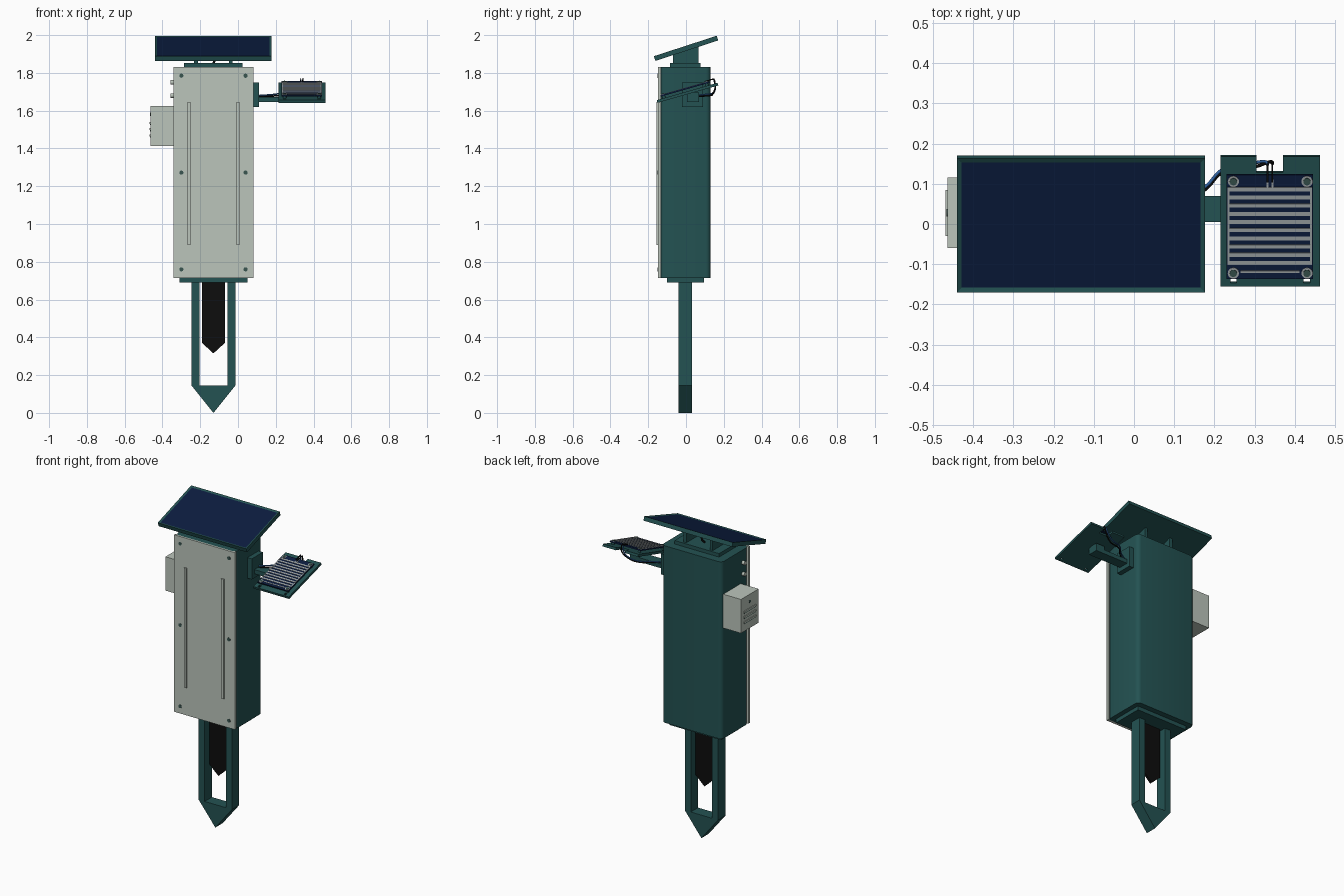
import bpy, bmesh
from math import radians
from mathutils import Matrix

cube = bpy.data.objects.get("Cube")
if cube:
    bpy.data.objects.remove(cube, do_unlink=True)


def material(name, r, g, b):
    m = bpy.data.materials.new(name)
    m.use_nodes = True
    m.diffuse_color = (r, g, b, 1)
    m.node_tree.nodes["Principled BSDF"].inputs["Base Color"].default_value = (r, g, b, 1)
    return m


TEAL = material("dark teal", 0.017, 0.085, 0.085)
PALE = material("pale grey green", 0.50, 0.56, 0.50)
NAVY = material("navy", 0.0035, 0.012, 0.05)
BLACK = material("black", 0.004, 0.004, 0.004)
SILVER = material("silver", 0.36, 0.39, 0.40)
BLUE = material("wire blue", 0.03, 0.13, 0.38)
SCREW = material("screw grey", 0.04, 0.09, 0.08)

FLAT = Matrix.Identity(4)
PANEL = Matrix.Translation((0, 0, 1.93)) @ Matrix.Rotation(radians(18), 4, 'X')
TRAY = Matrix.Translation((0, 0, 1.70)) @ Matrix.Rotation(radians(16), 4, 'X')


def finish(name, bm, mats, frame=FLAT, smooth=False):
    bmesh.ops.recalc_face_normals(bm, faces=bm.faces)
    mesh = bpy.data.meshes.new(name)
    bm.to_mesh(mesh)
    bm.free()
    for m in mats:
        mesh.materials.append(m)
    ob = bpy.data.objects.new(name, mesh)
    ob.matrix_world = frame
    bpy.context.collection.objects.link(ob)
    if smooth:
        bpy.ops.object.select_all(action='DESELECT')
        ob.select_set(True)
        bpy.context.view_layer.objects.active = ob
        bpy.ops.object.shade_smooth_by_angle(angle=radians(40))
    return ob


def add_box(bm, x, y, z):
    size = [b - a for a, b in (x, y, z)]
    mid = [(a + b) / 2 for a, b in (x, y, z)]
    mat = Matrix.Translation(mid) @ Matrix.Diagonal((*size, 1))
    bmesh.ops.create_cube(bm, size=1, matrix=mat)


def box(name, x, y, z, mat, frame=FLAT, round_upright=0):
    bm = bmesh.new()
    add_box(bm, x, y, z)
    if round_upright:
        upright = [e for e in bm.edges
                   if abs(e.verts[0].co.z - e.verts[1].co.z) > 0.01]
        bmesh.ops.bevel(bm, geom=upright, offset=round_upright, segments=4,
                        profile=0.5, affect='EDGES')
    return finish(name, bm, [mat], frame, bool(round_upright))


def disc(name, pos, radius, depth, axis, mat, frame=FLAT):
    turn = {'X': Matrix.Rotation(radians(90), 4, 'Y'),
            'Y': Matrix.Rotation(radians(90), 4, 'X'), 'Z': FLAT}[axis]
    bm = bmesh.new()
    bmesh.ops.create_cone(bm, cap_ends=True, segments=20, radius1=radius, radius2=radius,
                          depth=depth, matrix=Matrix.Translation(pos) @ turn)
    return finish(name, bm, [mat], frame, True)


def prism(name, points, axis, lo, hi, mat):
    """Extrude a side profile along x or y."""
    bm = bmesh.new()
    place = (lambda p: (lo, *p)) if axis == 'X' else (lambda p: (p[0], lo, p[1]))
    face = bm.faces.new([bm.verts.new(place(p)) for p in points])
    out = bmesh.ops.extrude_face_region(bm, geom=[face])
    moved = [v for v in out["geom"] if isinstance(v, bmesh.types.BMVert)]
    shift = (hi - lo, 0, 0) if axis == 'X' else (0, hi - lo, 0)
    bmesh.ops.translate(bm, verts=moved, vec=shift)
    return finish(name, bm, [mat])


def wire(name, points, radius, mat):
    cu = bpy.data.curves.new(name, 'CURVE')
    cu.dimensions = '3D'
    cu.bevel_depth = radius
    cu.bevel_resolution = 2
    cu.use_fill_caps = True
    sp = cu.splines.new('BEZIER')
    sp.bezier_points.add(len(points) - 1)
    for bp, p in zip(sp.bezier_points, points):
        bp.co = p
        bp.handle_left_type = bp.handle_right_type = 'AUTO'
    cu.materials.append(mat)
    bpy.context.collection.objects.link(bpy.data.objects.new(name, cu))


# Main housing with front cover, ribs and screws
CX = -0.13
box("housing", (-0.34, 0.08), (-0.137, 0.13), (0.715, 1.83), TEAL, round_upright=0.025)
box("front_cover", (-0.342, 0.082), (-0.148, -0.132), (0.715, 1.83), PALE)
for side in (-1, 1):
    rx = CX + side * 0.13
    box("cover_rib", (rx - 0.008, rx + 0.008), (-0.156, -0.148), (0.89, 1.645), PALE)
    for z in (0.76, 1.272, 1.785):
        disc("cover_screw", (CX + side * 0.17, -0.148, z), 0.011, 0.004, 'Y', SCREW)

# Ground stake: collar, two legs and a wedge tip
box("stake_collar", (-0.31, 0.05), (-0.10, 0.095), (0.69, 0.715), TEAL)
for side in (-1, 1):
    lx = CX + side * 0.095
    box("stake_leg", (lx - 0.021, lx + 0.021), (-0.04, 0.032), (0.145, 0.69), TEAL)
prism("stake_tip", [(CX - 0.116, 0.145), (CX, 0), (CX + 0.116, 0.145)], 'Y', -0.04, 0.032, TEAL)

# Soil probe blade
prism("soil_probe", [(CX - 0.06, 0.69), (CX - 0.06, 0.37), (CX, 0.315),
                     (CX + 0.06, 0.37), (CX + 0.06, 0.69)], 'Y', -0.011, 0.003, BLACK)

# Panel mount on the roof
box("roof_plate", (-0.285, 0.025), (-0.085, 0.078), (1.83, 1.852), TEAL)
for side in (-1, 1):
    rx = CX + side * 0.092
    prism("panel_rib", [(-0.07, 1.85), (0.065, 1.85), (0.065, 1.94), (-0.07, 1.896)],
          'X', rx - 0.01, rx + 0.01, TEAL)
wire("panel_cable", [(CX, 0, 1.85), (CX + 0.01, 0.015, 1.88), (CX, 0, 1.92)], 0.006, BLACK)

# Tilted solar panel, cells set into the frame
bm = bmesh.new()
add_box(bm, (-0.44, 0.177), (-0.175, 0.175), (-0.013, 0.013))
top = max(bm.faces, key=lambda f: f.calc_center_median().z)
bmesh.ops.inset_region(bm, faces=[top], thickness=0.016, depth=0)
bmesh.ops.translate(bm, verts=top.verts, vec=(0, 0, -0.004))
top.material_index = 1
finish("solar_panel", bm, [TEAL, NAVY], PANEL)

# Vented side box and two buttons
box("vent_box", (-0.464, -0.34), (-0.06, 0.115), (1.412, 1.625), PALE)
for z in (1.53, 1.497, 1.464):
    box("vent_hood", (-0.469, -0.464), (-0.03, 0.085), (z, z + 0.01), PALE)
    box("vent_slot", (-0.466, -0.464), (-0.03, 0.085), (z - 0.006, z), SCREW)
disc("vent_hole", (-0.464, 0.028, 1.58), 0.009, 0.004, 'X', SCREW)
for z in (1.68, 1.75):
    disc("side_button", (-0.348, -0.08, z), 0.012, 0.02, 'X', PALE)

# Side arm carrying the rain sensor
box("arm_mount", (0.08, 0.11), (-0.02, 0.09), (1.62, 1.75), TEAL)
box("arm", (0.11, 0.34), (0.005, 0.07), (1.647, 1.673), TEAL)
box("arm_post", (0.28, 0.34), (0.005, 0.07), (1.673, 1.695), TEAL)

# Sensor tray: grid of cells leaving out a cable notch and two slots
bm = bmesh.new()
xs = (0.215, 0.24, 0.255, 0.305, 0.37, 0.422, 0.437, 0.462)
ys = (-0.161, -0.153, -0.137, 0.133, 0.174)
grid = [[bm.verts.new((x, y, -0.015)) for x in xs] for y in ys]
gaps = {(1, 1), (5, 1), (3, 3)}
cells = [bm.faces.new((grid[j][i], grid[j][i + 1], grid[j + 1][i + 1], grid[j + 1][i]))
         for j in range(len(ys) - 1) for i in range(len(xs) - 1) if (i, j) not in gaps]
out = bmesh.ops.extrude_face_region(bm, geom=cells)
bmesh.ops.translate(bm, vec=(0, 0, 0.015),
                    verts=[v for v in out["geom"] if isinstance(v, bmesh.types.BMVert)])
bmesh.ops.delete(bm, geom=[v for v in bm.verts if not v.link_faces], context='VERTS')
finish("sensor_tray", bm, [TEAL], TRAY)

# Rain sensor board with screws and comb traces
box("sensor_board", (0.23, 0.445), (-0.136, 0.133), (0.012, 0.02), NAVY, TRAY)
for x in (0.247, 0.43):
    for y in (-0.121, 0.116):
        disc("standoff", (x, y, 0.006), 0.009, 0.012, 'Z', TEAL, TRAY)
        disc("screw_ring", (x, y, 0.021), 0.014, 0.002, 'Z', SILVER, TRAY)
        disc("screw_head", (x, y, 0.023), 0.009, 0.004, 'Z', SCREW, TRAY)
bm = bmesh.new()
layer = (0.02, 0.022)
for k in range(10):
    y = 0.096 - k * 0.0212
    inner = 0.006 * (k % 2)
    add_box(bm, (0.238 - inner, 0.443 - inner), (y - 0.005, y + 0.005), layer)
for x in (0.232, 0.438):
    add_box(bm, (x, x + 0.005), (-0.1, 0.101), layer)
for x in (0.33, 0.342):
    add_box(bm, (x, x + 0.005), (0.096, 0.122), layer)
add_box(bm, (0.265, 0.412), (-0.121, -0.115), layer)
finish("comb_traces", bm, [SILVER], TRAY)

# Connector pins and sensor cables
for x in (0.33, 0.342):
    box("connector_pin", (x, x + 0.004), (0.115, 0.163), (0.022, 0.028), BLACK, TRAY)
wire("blue_cable", [(0.11, 0.05, 1.68), (0.18, 0.095, 1.685), (0.22, 0.135, 1.69),
                    (0.29, 0.15, 1.70), (0.325, 0.155, 1.73), (0.332, 0.148, 1.765)], 0.004, BLUE)
wire("black_cable", [(0.11, 0.04, 1.672), (0.18, 0.088, 1.677), (0.22, 0.128, 1.68),
                     (0.30, 0.142, 1.69), (0.34, 0.155, 1.73), (0.344, 0.15, 1.765)], 0.004, BLACK)
